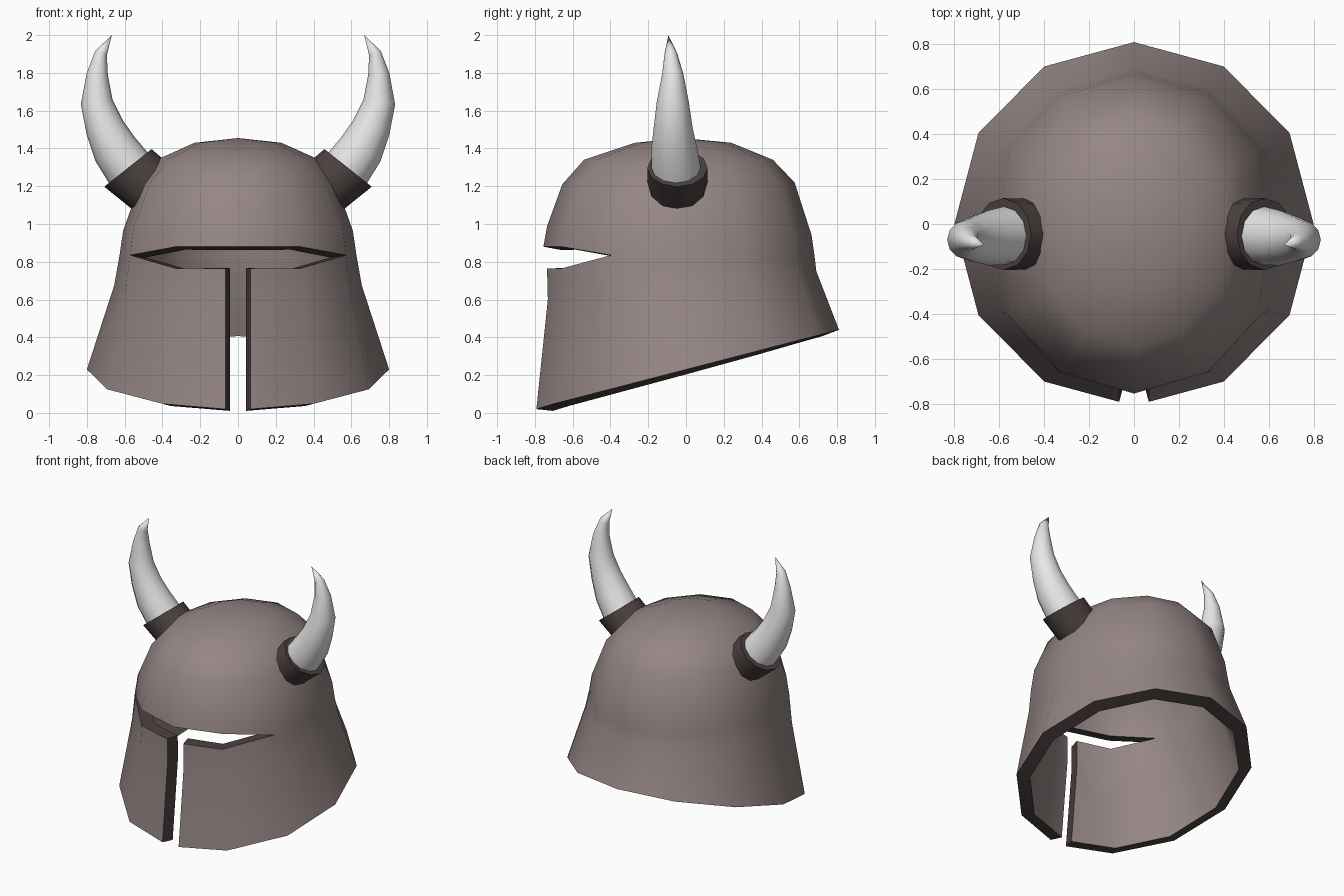
import bpy, bmesh
from math import sin, cos, pi, radians
from mathutils import Vector

cube = bpy.data.objects.get("Cube")
if cube:
    bpy.data.objects.remove(cube)


def material(name, rgb):
    m = bpy.data.materials.new(name)
    m.use_nodes = True
    colour = (*rgb, 1)
    m.diffuse_color = colour
    m.node_tree.nodes["Principled BSDF"].inputs["Base Color"].default_value = colour
    return m


brown = material("warm grey metal", (0.30, 0.24, 0.235))
dark = material("dark brown edge", (0.07, 0.053, 0.051))
ivory = material("pale horn", (0.80, 0.80, 0.80))


def finish(bm, name, mats, thickness=0):
    bmesh.ops.remove_doubles(bm, verts=bm.verts, dist=0.0005)
    bmesh.ops.recalc_face_normals(bm, faces=bm.faces)
    mesh = bpy.data.meshes.new(name)
    bm.to_mesh(mesh)
    bm.free()
    ob = bpy.data.objects.new(name, mesh)
    bpy.context.collection.objects.link(ob)
    for m in mats:
        mesh.materials.append(m)
    bpy.ops.object.select_all(action='DESELECT')
    ob.select_set(True)
    bpy.context.view_layer.objects.active = ob
    if thickness:
        mod = ob.modifiers.new("wall", 'SOLIDIFY')
        mod.thickness = thickness
        mod.offset = -1
        mod.use_even_offset = True
        mod.material_offset_rim = 1
        bpy.ops.object.modifier_apply(modifier=mod.name)
    bpy.ops.object.shade_smooth_by_angle(angle=radians(42))
    return ob


# Helmet rings: front y, front z, back y, back z, half width, side flattening
RINGS = [
    (-0.81, 0.02, 0.81, 0.44, 0.80, 1.0),
    (-0.75, 0.60, 0.69, 0.75, 0.69, 0.95),
    (-0.755, 0.765, 0.68, 0.835, 0.66, 0.95),   # lower lip of eye slot
    (-0.755, 0.88, 0.68, 0.835, 0.66, 0.95),    # upper lip of eye slot
    (-0.735, 0.99, 0.665, 0.94, 0.64, 0.95),
    (-0.655, 1.21, 0.575, 1.22, 0.54, 0.96),
    (-0.54, 1.34, 0.46, 1.34, 0.43, 1.0),
    (-0.27, 1.43, 0.24, 1.43, 0.23, 1.0),
    (-0.02, 1.455, -0.02, 1.455, 0, 1.0),
]
SIDES = 12
LOWER, UPPER = 2, 3
SLIT = 0.066


def helmet_point(r, k):
    yf, zf, yb, zb, w, flat = RINGS[r]
    a = 2 * pi * k / SIDES
    t = (1 - cos(a)) / 2
    x, y, z = w * sin(a), yf + (yb - yf) * t, zf + (zb - zf) * t
    if k in (3, 9):
        x *= flat
    if r in (LOWER, UPPER):
        # the slot closes to a point two columns away from the front
        z = zf if min(k, SIDES - k) < 2 else 0.835
    if r <= LOWER and k in (0, SIDES):
        # the front seam opens into a vertical slit
        f = SLIT / (w * sin(2 * pi / SIDES))
        x = SLIT if k == 0 else -SLIT
        y += f * (yb - yf) * (1 - cos(2 * pi / SIDES)) / 2
    return x, y, z


bm = bmesh.new()
grid = [[bm.verts.new(helmet_point(r, k)) for k in range(SIDES + 1)]
        for r in range(len(RINGS))]
for r in range(len(RINGS) - 1):
    if r == LOWER:
        continue
    for k in range(SIDES):
        bm.faces.new((grid[r][k], grid[r][k + 1], grid[r + 1][k + 1], grid[r + 1][k]))
finish(bm, "helmet_shell", [brown, dark], 0.09)


def loft(name, path, radii, mat, normal=None):
    """Round rings along a path in the xz direction, capped at both ends."""
    bm = bmesh.new()
    pts = [Vector(p) for p in path]
    rings = []
    for i, p in enumerate(pts):
        n = normal or (pts[min(i + 1, len(pts) - 1)] - pts[max(i - 1, 0)]).normalized()
        u = Vector((0, 1, 0))
        v = n.cross(u).normalized()
        angles = [2 * pi * j / SIDES for j in range(SIDES)]
        rings.append([bm.verts.new(p + radii[i] * (cos(a) * u + sin(a) * v)) for a in angles])
    for lo, hi in zip(rings, rings[1:]):
        for j in range(SIDES):
            n = (j + 1) % SIDES
            bm.faces.new((lo[j], lo[n], hi[n], hi[j]))
    bm.faces.new(rings[0])
    if radii[-1] > 0.001:
        bm.faces.new(rings[-1])
    return finish(bm, name, [mat])


HORN = [(0.56, -0.05, 1.27), (0.65, -0.062, 1.395), (0.705, -0.068, 1.51),
        (0.748, -0.07, 1.645), (0.745, -0.07, 1.795), (0.725, -0.08, 1.905),
        (0.668, -0.093, 2.0)]
HORN_RADII = [0.133, 0.122, 0.103, 0.085, 0.056, 0.033, 0]
COLLAR = [(0.43, -0.045, 1.17), (0.583, -0.045, 1.297)]

# Horns and their collars on both sides
for side, s in (("left", 1), ("right", -1)):
    def mirror(path):
        return [(s * x, y, z) for x, y, z in path]
    loft(side + "_horn_collar", mirror(COLLAR), [0.157, 0.16], dark,
         Vector((s * 0.62, 0, 0.78)).normalized())
    loft(side + "_horn", mirror(HORN), HORN_RADII, ivory)
